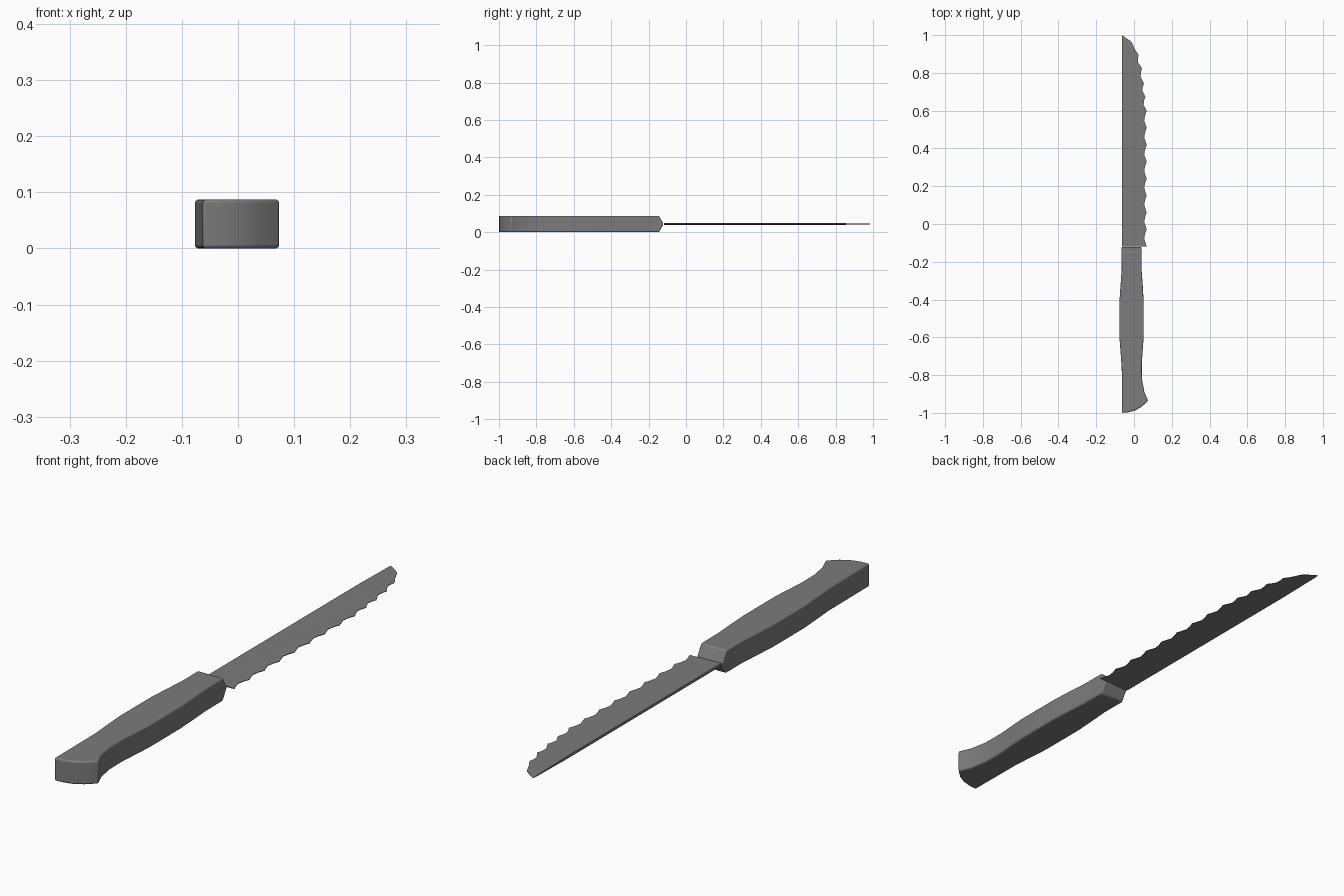
import bpy
import bmesh

cube = bpy.data.objects.get("Cube")
if cube:
    bpy.data.objects.remove(cube, do_unlink=True)

HEIGHT = 0.087
MID = HEIGHT / 2

grey = bpy.data.materials.new("dark_grey")
grey.use_nodes = True
grey.diffuse_color = (0.2, 0.2, 0.2, 1)
grey.node_tree.nodes["Principled BSDF"].inputs["Base Color"].default_value = (0.2, 0.2, 0.2, 1)


def finish(bm, name):
    bmesh.ops.recalc_face_normals(bm, faces=bm.faces)
    mesh = bpy.data.meshes.new(name)
    bm.to_mesh(mesh)
    bm.free()
    mesh.materials.append(grey)
    obj = bpy.data.objects.new(name, mesh)
    bpy.context.collection.objects.link(obj)
    return obj


def smooth(obj, degrees):
    bpy.ops.object.select_all(action="DESELECT")
    obj.select_set(True)
    bpy.context.view_layer.objects.active = obj
    bpy.ops.object.shade_smooth_by_angle(angle=degrees * 3.14159 / 180)


# Handle: side profile stacked in three layers, with a ridge at the blade end
outline = [(-0.066, -0.12), (-0.065, -0.24), (-0.071, -0.32), (-0.077, -0.41),
           (-0.077, -0.6), (-0.071, -0.68), (-0.065, -0.76), (-0.063, -1.0),
           (-0.03, -0.997), (0.005, -0.988), (0.04, -0.968), (0.075, -0.935),
           (0.055, -0.89), (0.042, -0.82), (0.041, -0.74), (0.046, -0.67),
           (0.051, -0.6), (0.051, -0.41), (0.046, -0.32), (0.041, -0.25), (0.04, -0.12)]
bm = bmesh.new()
rings = []
for z, end in ((0, -0.145), (MID, -0.12), (HEIGHT, -0.145)):
    rings.append([bm.verts.new((x, min(y, end), z)) for x, y in outline])
for low, high in zip(rings, rings[1:]):
    for i in range(len(outline)):
        j = (i + 1) % len(outline)
        bm.faces.new((low[i], low[j], high[j], high[i]))
bm.faces.new(rings[0])
bm.faces.new(rings[-1])
handle = finish(bm, "handle")
bevel = handle.modifiers.new("soft_edges", "BEVEL")
bevel.width = 0.006
bevel.segments = 3
bevel.limit_method = "ANGLE"
bevel.angle_limit = 0.7
smooth(handle, 35)

# Blade: wedge from a thick spine to a thin scalloped edge
SPINE = -0.064
crests = [(0.067, -0.118 + 0.0895 * i) for i in range(9)]
crests += [(0.06, 0.675), (0.053, 0.745), (0.042, 0.825), (0.024, 0.895)]
tooth = ((0, 0), (0.2, 0.006), (0.45, 0.013), (0.75, 0.008))
edge = []
for (x0, y0), (x1, y1) in zip(crests, crests[1:]):
    edge += [(x0 + (x1 - x0) * t - dip, y0 + (y1 - y0) * t) for t, dip in tooth]
edge += [crests[-1], (0.005, 0.925), (-0.014, 0.965), (-0.035, 0.98)]

bm = bmesh.new()
sections = []
for x, y in edge:
    half = 0.005 if y < 0.8 else 0.005 - 0.018 * (y - 0.8)
    sections.append([bm.verts.new(p) for p in (
        (SPINE, y, MID - half), (x, y, MID - 0.001),
        (x, y, MID + 0.001), (SPINE, y, MID + half))])
for a, b in zip(sections, sections[1:]):
    for i in range(4):
        j = (i + 1) % 4
        bm.faces.new((a[i], a[j], b[j], b[i]))
bm.faces.new(sections[0])
tip = bm.verts.new((SPINE, 1.0, MID))
for i in range(4):
    bm.faces.new((sections[-1][i], sections[-1][(i + 1) % 4], tip))
blade = finish(bm, "blade")
smooth(blade, 20)
